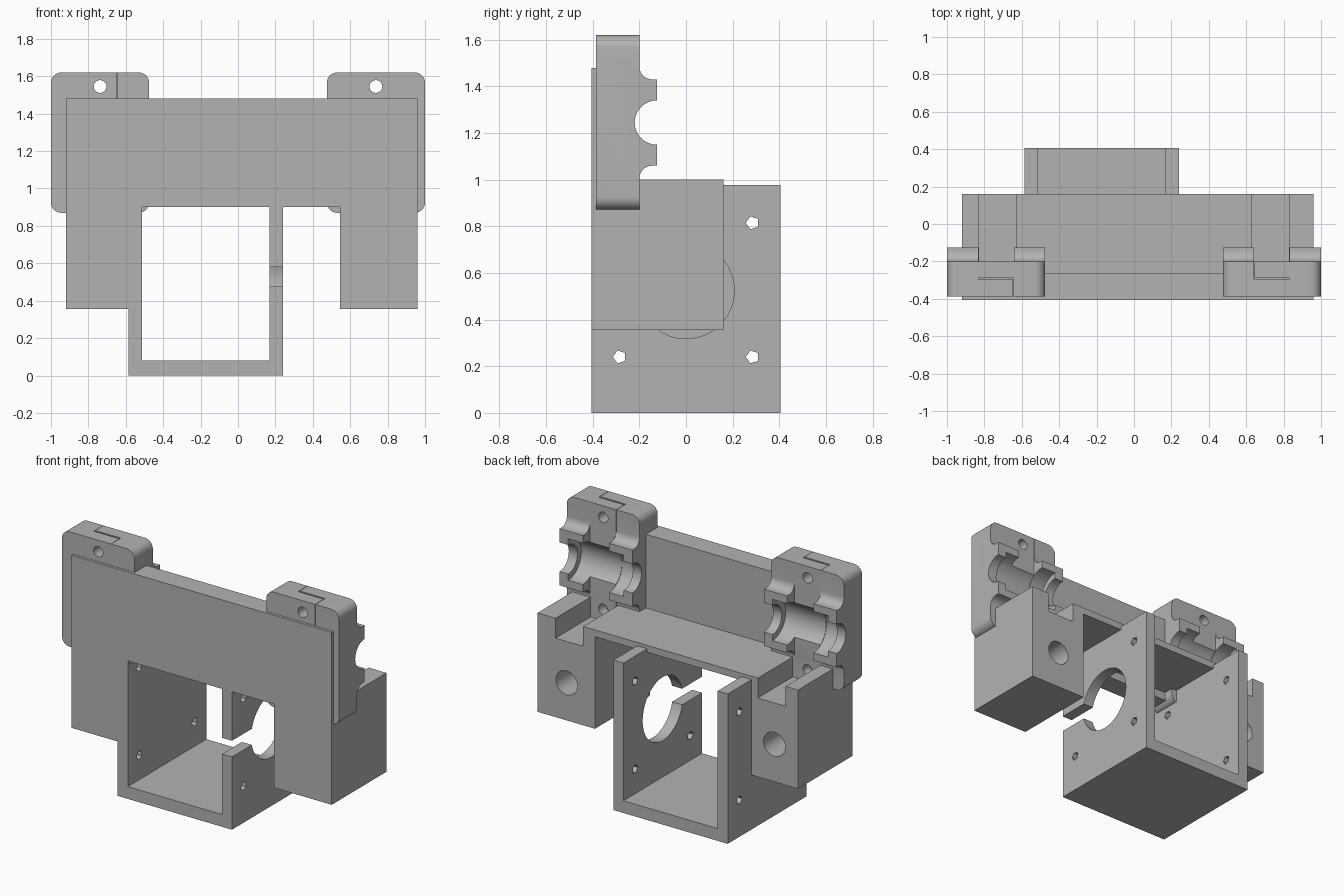
import bpy, bmesh
from math import sin, cos, radians, tau

cube = bpy.data.objects.get("Cube")
if cube:
    bpy.data.objects.remove(cube, do_unlink=True)

grey = bpy.data.materials.new("plain grey")
grey.use_nodes = True
grey.diffuse_color = (0.45, 0.45, 0.45, 1)
grey.node_tree.nodes["Principled BSDF"].inputs["Base Color"].default_value = grey.diffuse_color


def extrude(name, pts, axis, a, b):
    """Prism of a 2D profile: (y, z) along x, or (x, z) along y."""
    def place(p, t):
        return (t, p[0], p[1]) if axis == "x" else (p[0], t, p[1])
    bm = bmesh.new()
    low = [bm.verts.new(place(p, a)) for p in pts]
    high = [bm.verts.new(place(p, b)) for p in pts]
    bm.faces.new(low)
    bm.faces.new(high)
    n = len(pts)
    for i in range(n):
        j = (i + 1) % n
        bm.faces.new((low[i], low[j], high[j], high[i]))
    bmesh.ops.recalc_face_normals(bm, faces=bm.faces)
    mesh = bpy.data.meshes.new(name)
    bm.to_mesh(mesh)
    bm.free()
    mesh.materials.append(grey)
    obj = bpy.data.objects.new(name, mesh)
    bpy.context.collection.objects.link(obj)
    return obj


def box(name, x0, x1, y0, y1, z0, z1):
    return extrude(name, [(x0, z0), (x1, z0), (x1, z1), (x0, z1)], "y", y0, y1)


def arc(u, v, r, start, end, steps=8):
    angles = [radians(start + (end - start) * i / steps) for i in range(steps + 1)]
    return [(u + r * cos(t), v + r * sin(t)) for t in angles]


def rod(u, v, r, axis, a, b, sides=32):
    pts = [(u - r * cos(tau * i / sides), v + r * sin(tau * i / sides)) for i in range(sides)]
    return extrude("rod", pts, axis, a, b)


def combine(target, tool, operation="DIFFERENCE"):
    mod = target.modifiers.new("combine", "BOOLEAN")
    mod.operation = operation
    mod.solver = "EXACT"
    mod.object = tool
    bpy.context.view_layer.objects.active = target
    bpy.ops.object.modifier_apply(modifier=mod.name)
    bpy.data.objects.remove(tool, do_unlink=True)


def smooth(obj):
    bpy.ops.object.select_all(action="DESELECT")
    obj.select_set(True)
    bpy.context.view_layer.objects.active = obj
    bpy.ops.object.shade_smooth_by_angle(angle=radians(30))


FRONT, BACK = -0.405, 0.16

# Arched body: two side blocks joined by a thin bridge
body = extrude("body", [(-0.92, 0.355), (-0.55, 0.355), (-0.55, 0.955), (0.545, 0.955),
                        (0.545, 0.355), (0.96, 0.355), (0.96, 1), (-0.92, 1)], "y", FRONT, BACK)
combine(body, box("plate", -0.92, 0.96, FRONT, -0.265, 0.9, 1.48), "UNION")

# Open notch and blind rod socket in each block
for side in (-1, 1):
    x = 0.73 * side
    combine(body, box("notch", x - 0.1, x + 0.1, -0.265, 0.3, 0.87, 1.2))
    combine(body, rod(0.75 * side, 0.6, 0.078, "y", -0.25, 0.3))
smooth(body)

# U-shaped motor bracket
bracket = extrude("motor_bracket", [(-0.585, 0), (0.24, 0), (0.24, 0.978), (0.168, 0.978),
                                    (0.168, 0.08), (-0.512, 0.08), (-0.512, 0.978),
                                    (-0.585, 0.978)], "y", FRONT, 0.405)
combine(bracket, rod(0, 0.525, 0.207, "x", 0.1, 0.3, 48))
combine(bracket, box("slot", 0.1, 0.3, -0.5, -0.1, 0.475, 0.58))
for y in (-0.285, 0.285):
    for z in (0.24, 0.815):
        combine(bracket, rod(y, z, 0.029, "x", -0.7, 0.4, 5))
smooth(bracket)


# Bearing clamps
def clamp(name, cx):
    half, r, low, high, mid = 0.2625, 0.055, 0.87, 1.62, 1.245
    x0, x1 = cx - half, cx + half
    outline = (arc(x1 - r, high - r, r, 0, 90) + arc(x0 + r, high - r, r, 90, 180)
               + arc(x0 + r, low + r, r, 180, 270) + arc(x1 - r, low + r, r, 270, 360))
    obj = extrude(name, outline, "y", -0.387, -0.2)

    # Lugs with a concave fillet above and below
    lug = ([(-0.25, 1.01)] + arc(-0.145, 1.005, r, 180, 90) + [(-0.125, 1.06), (-0.125, 1.43)]
           + arc(-0.145, 1.485, r, 270, 180) + [(-0.25, 1.485)])
    for a, b in ((x0, cx - 0.095), (cx + 0.095, x1)):
        combine(obj, extrude("lug", lug, "x", a, b), "UNION")

    # Shaft groove, wider bearing seat and screw holes
    combine(obj, rod(-0.125, mid, 0.095, "x", x0 - 0.1, x1 + 0.1))
    combine(obj, rod(-0.125, mid, 0.135, "x", cx - 0.2, cx + 0.2))
    for z in (0.945, 1.545):
        combine(obj, rod(cx, z, 0.034, "y", -0.5, 0))

    # Stepped seam between the two halves
    gap = 0.002
    for a, b, c, d in ((cx + 0.09, cx + 0.09 + gap, -0.5, -0.285),
                       (cx - 0.095, cx + 0.09 + gap, -0.297, -0.285),
                       (cx - 0.095, cx - 0.095 + gap, -0.297, 0)):
        combine(obj, box("seam", a, b, c, d, 0.8, 1.7))
    smooth(obj)


clamp("right_clamp", -0.7375)
clamp("left_clamp", 0.7375)
